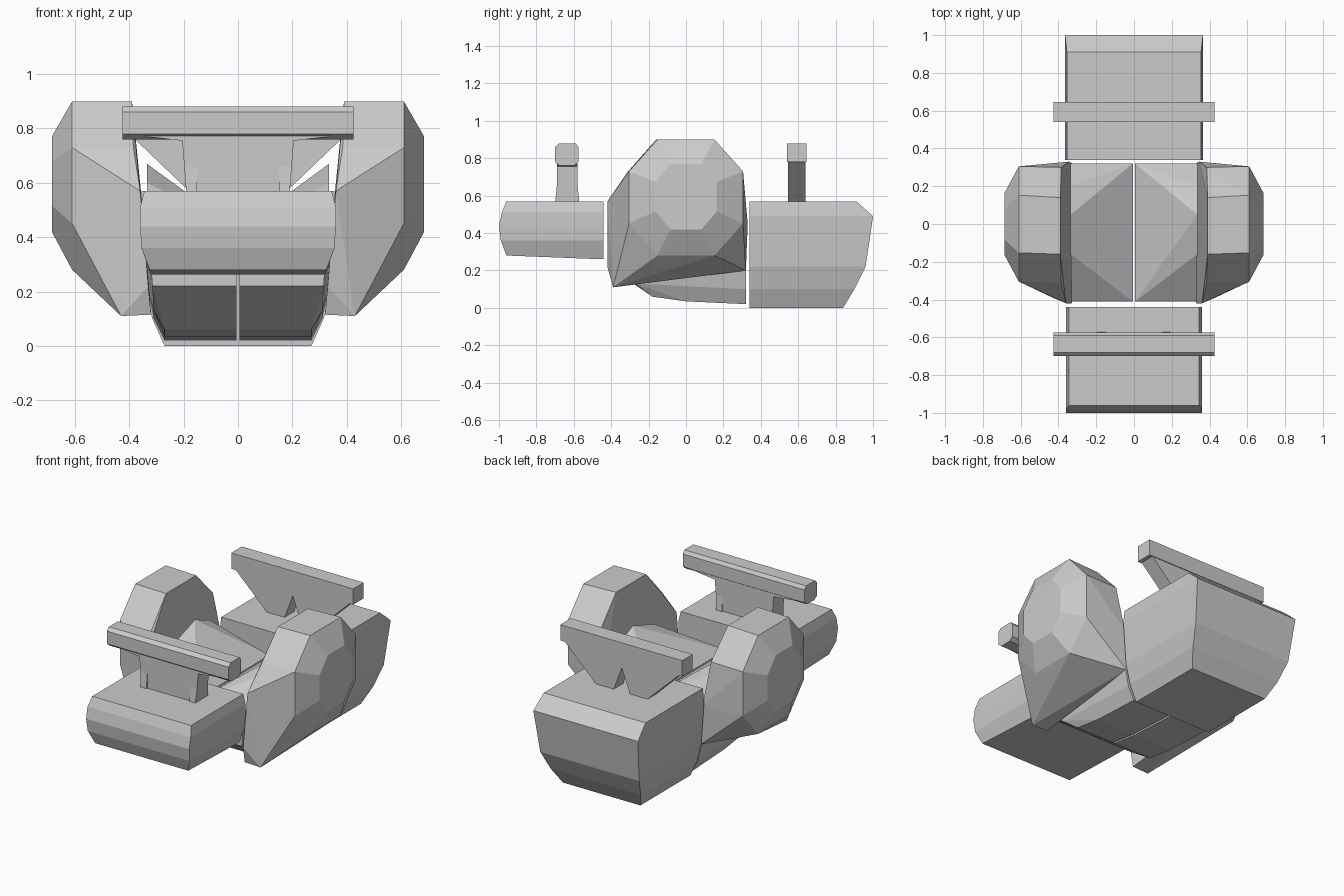
import bpy, bmesh
from mathutils import Vector

if "Cube" in bpy.data.objects:
    bpy.data.objects.remove(bpy.data.objects["Cube"])


def finish(name, bm):
    bmesh.ops.recalc_face_normals(bm, faces=bm.faces)
    me = bpy.data.meshes.new(name)
    bm.to_mesh(me)
    bm.free()
    ob = bpy.data.objects.new(name, me)
    bpy.context.collection.objects.link(ob)
    return ob


def hull(name, pts):
    """Faceted convex block around a few points."""
    bm = bmesh.new()
    for p in pts:
        bm.verts.new(p)
    res = bmesh.ops.convex_hull(bm, input=bm.verts)
    junk = {g for g in res["geom_interior"] + res["geom_unused"]
            if isinstance(g, bmesh.types.BMVert)}
    bmesh.ops.delete(bm, geom=list(junk), context='VERTS')
    bmesh.ops.dissolve_limit(bm, angle_limit=0.02, verts=bm.verts, edges=bm.edges)
    return finish(name, bm)


def prism(name, pts, step):
    """Extrude a planar outline along a vector."""
    bm = bmesh.new()
    f = bm.faces.new([bm.verts.new(p) for p in pts])
    r = bmesh.ops.extrude_face_region(bm, geom=[f], use_keep_orig=True)
    bmesh.ops.translate(bm, vec=Vector(step),
                        verts=[v for v in r["geom"] if isinstance(v, bmesh.types.BMVert)])
    return finish(name, bm)


def body_block(name, y_in, layers):
    """Hull of stacked layers: (z, half width, outer y)."""
    hull(name, [(s * w, y, z) for z, w, yo in layers for s in (-1, 1) for y in (y_in, yo)])


# Nose and tail blocks
body_block("front_block", -0.44, [(.57, .345, -.96), (.51, .36, -.985), (.44, .36, -1.0),
                                  (.36, .355, -.99), (.28, .325, -.96), (.262, .32, -.50)])
body_block("rear_block", 0.34, [(.57, .355, .91), (.49, .365, 1.0), (.22, .345, .96),
                                (.10, .315, .90), (.0, .27, .84)])

# Octagonal outline shared by the side pods, (y, z) units
OCT = [(-.5, 1), (.5, 1), (1, .45), (1, -.45), (.5, -1), (-.5, -1), (-1, -.45), (-1, .45)]

for s, side in ((1, "right"), (-1, "left")):
    # Middle body half, sloping down to the centre gap
    pts = [(.006, -.41, .43), (.006, .32, .43), (.006, -.41, .22), (.006, -.18, .06),
           (.006, 0, .035), (.006, .32, .02)]
    pts += [(.33, -.41, .43), (.335, -.16, .60), (.335, .05, .67), (.335, .20, .61),
            (.335, .32, .47), (.315, -.41, .22), (.335, .32, .22)]
    pts += [(.27, -.18, .06), (.27, 0, .035), (.27, .32, .02), (.31, -.27, .13), (.31, .32, .10)]
    hull("middle_" + side, [(s * x, y, z) for x, y, z in pts])

    # Side pod: octagonal outer face tapering to a pointed lower front
    pod = [(.685, .165 * y, .595 + .175 * z) for y, z in OCT]
    pod += [(.61, .305 * y, .59 + .31 * z) for y, z in OCT]
    pod += [(.39, -.16, .9), (.39, .14, .9), (.385, .3, .73), (.385, -.31, .73),
            (.36, -.42, .57), (.33, -.42, .22), (.32, -.39, .115), (.43, -.39, .11),
            (.325, .32, .20), (.345, .33, .45)]
    hull("side_pod_" + side, [(s * x, y, z) for x, y, z in pod])

# Front wing: chamfered bar on a broad post
prism("front_wing_bar", [(-.425, y, z) for y, z in
      [(-.70, .78), (-.70, .86), (-.68, .88), (-.59, .88), (-.575, .86), (-.575, .78),
       (-.60, .76), (-.675, .76)]], (.85, 0, 0))
half = [(.19, .56), (.205, .755), (.425, .78)]
prism("front_wing_post", [(x, -.69, z) for x, z in half + [(-x, z) for x, z in half[::-1]]],
      (0, .11, 0))
for s in (-1, 1):
    hull("front_wing_foot", [(s * x, y, z) for x, y, z in
         [(.15, -.70, .56), (.19, -.70, .56), (.15, -.57, .56), (.19, -.57, .56),
          (.15, -.68, .76), (.205, -.68, .76), (.15, -.59, .76), (.205, -.59, .76)]])

# Rear wing: bar on a plate with slanted ends and a notch in the middle
prism("rear_wing_bar", [(-.425, y, z) for y, z in
      [(.54, .78), (.54, .88), (.645, .88), (.645, .78)]], (.85, 0, 0))
half = [(.06, .56), (.17, .56), (.40, .78)]
prism("rear_wing_plate", [(0, .545, .72)] + [(x, .545, z) for x, z in half]
      + [(-x, .545, z) for x, z in half[::-1]], (0, .095, 0))
